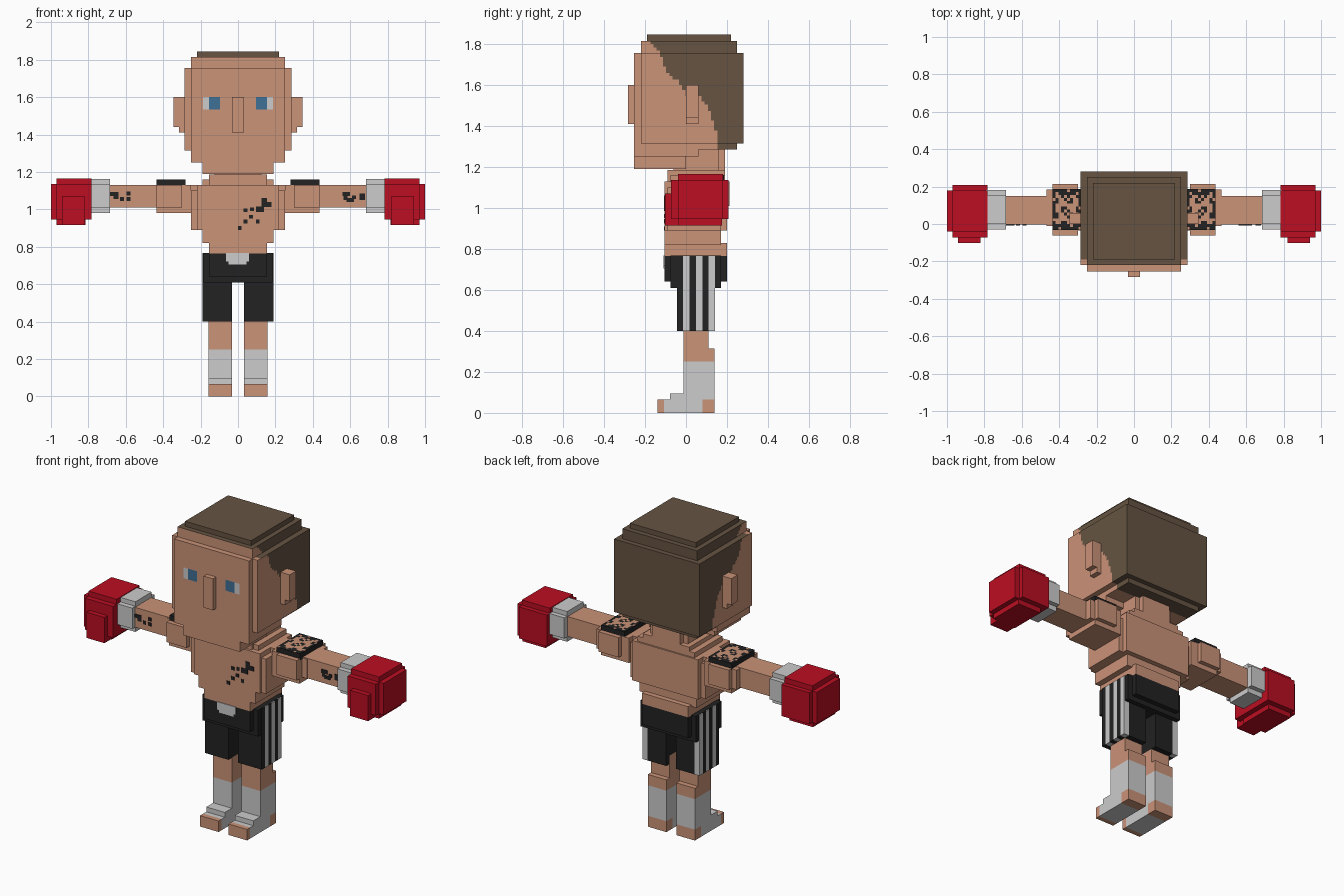
import bpy, bmesh
from mathutils import Vector


def lin(c):
    return tuple(((v / 255 + 0.055) / 1.055) ** 2.4 for v in c) + (1.0,)


COLOURS = {"skin": (203, 147, 120), "hair_brown": (102, 84, 66), "black": (34, 34, 34),
           "white": (204, 204, 204), "red": (187, 14, 34), "eye_blue": (63, 112, 150)}
MATS = []
for n, c in COLOURS.items():
    m = bpy.data.materials.new(n)
    m.diffuse_color = lin(c)
    MATS.append(m)
SKIN, HAIR, BLACK, WHITE, RED, BLUE = range(6)


def steps(a, b, d=0.0156):
    return [a + d * i for i in range(int((b - a) / d) + 1)]


def part(name, boxes, rule, cuts=((), (), ()), side=1):
    """Blocks (x0, x1, y0, y1, z0, z1), cut along the axes and coloured by rule(centre, normal)."""
    bm = bmesh.new()
    for x0, x1, y0, y1, z0, z1 in boxes:
        vs = bmesh.ops.create_cube(bm, size=1)["verts"]
        for v in vs:
            v.co = Vector(((x0 + x1) / 2 + v.co.x * (x1 - x0),
                           (y0 + y1) / 2 + v.co.y * (y1 - y0),
                           (z0 + z1) / 2 + v.co.z * (z1 - z0)))
    for axis, values in enumerate(cuts):
        no = Vector([float(i == axis) for i in range(3)])
        for value in values:
            bmesh.ops.bisect_plane(bm, geom=bm.verts[:] + bm.edges[:] + bm.faces[:],
                                   dist=1e-5, plane_co=no * value, plane_no=no)
    bm.normal_update()
    for f in bm.faces:
        f.material_index = rule(f.calc_center_median(), f.normal) if callable(rule) else rule
    if any(cuts):
        bmesh.ops.dissolve_limit(bm, angle_limit=0.01, verts=bm.verts[:], edges=bm.edges[:],
                                 delimit={'MATERIAL'})
    if side < 0:
        for v in bm.verts:
            v.co.x = -v.co.x
        bmesh.ops.reverse_faces(bm, faces=bm.faces[:])
    me = bpy.data.meshes.new(name)
    bm.to_mesh(me)
    bm.free()
    for m in MATS:
        me.materials.append(m)
    ob = bpy.data.objects.new(name, me)
    bpy.context.collection.objects.link(ob)
    return ob


# Head: stepped blocks, hairline as a stair-cut line on the sides, eyes cut in the face
HAIRLINE = [(1.28, .16), (1.33, .16), (1.40, .14), (1.50, .10), (1.54, .07), (1.545, 0),
            (1.61, -.03), (1.66, -.09), (1.75, -.125), (1.815, -.19)]


def hairline(z):
    for (z0, y0), (z1, y1) in zip(HAIRLINE, HAIRLINE[1:]):
        if z <= z1:
            return y0 + (y1 - y0) * max(0, z - z0) / (z1 - z0)
    return -1


def head_rule(c, n):
    if n.y < -0.5 and c.y < -0.24 and 1.535 < c.z < 1.6:
        if 0.095 < abs(c.x) < 0.155:
            return BLUE
        if 0.155 < abs(c.x) < 0.187:
            return WHITE
    if c.z > 1.816 or (n.z > 0.5 and c.z > 1.75 and c.y > -.19):
        return HAIR
    return HAIR if c.y > hairline(c.z) else SKIN


part("head", [(-.22, .22, -.19, .22, 1.80, 1.845), (-.25, .25, -.22, .25, 1.74, 1.815),
              (-.285, .285, -.22, .28, 1.315, 1.755), (-.25, .25, -.253, .27, 1.315, 1.755),
              (-.25, .25, -.22, .25, 1.285, 1.33), (-.25, .25, -.253, .06, 1.25, 1.33),
              (-.19, .19, -.253, .0, 1.19, 1.27)], head_rule,
     ((-.187, -.155, -.095, .095, .155, .187), steps(-.19, .17),
      steps(1.285, 1.53) + [1.535, 1.545, 1.56, 1.575, 1.59, 1.6] + steps(1.612, 1.816) + [1.8155]))
part("nose", [(-.031, .031, -.283, -.24, 1.41, 1.6)], SKIN)
part("neck", [(-.125, .125, -.06, .16, 1.12, 1.30), (-.094, .094, 0, .19, 1.12, 1.285),
              (-.155, .155, -.09, .19, 1.12, 1.185)], SKIN)

# Torso
part("torso", [(-.155, .155, -.105, .20, .765, .83), (-.19, .19, -.105, .17, .82, .90),
               (-.25, .25, -.09, .17, .89, 1.10), (-.22, .22, -.105, .20, .89, 1.13),
               (-.19, .19, -.075, .19, 1.12, 1.16)], SKIN)

# Chest tattoo: thin plates and dots
marks = [(.125, .155, 1.04, 1.06), (.125, .18, 1.013, 1.04), (.095, .14, .985, 1.015)]
for x, z in ((.04, .995), (.07, .96), (.105, .935), (.04, .935), (.075, 1.0), (.01, .9)):
    marks.append((x - .01, x + .01, z - .01, z + .01))
part("chest_tattoo", [(a, b, -.108, -.10, c, d) for a, b, c, d in marks], BLACK)

# Shorts: hips, front patch, legs with side stripes
part("shorts_hips", [(-.155, .155, -.105, .20, .64, .767), (-.155, .155, -.075, .17, .61, .66),
                     (-.185, -.1, -.075, .17, .61, .767), (.1, .185, -.075, .17, .61, .767)], BLACK)
part("waist_patch", [(-.065, .06, -.109, -.10, .72, .767), (-.05, .045, -.109, -.10, .705, .72)], WHITE)

STRIPES = ((-.015, .018), (.05, .08), (.11, .16))


def stripe_rule(c, n):
    return WHITE if c.x > .156 and any(a < c.y < b for a, b in STRIPES) else BLACK


def leg_rule(c, n):
    if c.z < .066 and (c.y < -.108 or c.y > .08):
        return SKIN
    return WHITE if c.z < .25 else SKIN


def cap_rule(c, n):
    # tattooed shoulder cap: solid rim and a speckled middle
    if n.z < 0.5:
        return BLACK
    i, j = int((c.x - .28) / .0156), int((c.y + .032) / .0156)
    if i in (0, 9) or j in (0, 1, 12, 13):
        return SKIN if (i * 3 + j * 5) % 7 == 0 else BLACK
    return BLACK if (i * 2 + j * 3 + i * j) % 5 < 2 else SKIN


for s, label in ((1, "left"), (-1, "right")):
    part(label + "_ear", [(.28, .345, 0, .06, 1.44, 1.6), (.28, .315, 0, .06, 1.41, 1.45)], SKIN, side=s)
    part(label + "_shorts_leg", [(.033, .187, -.045, .142, .40, .62), (.15, .19, -.045, .142, .40, .766)],
         stripe_rule, ((.156,), (-.015, .018, .05, .08, .11), ()), s)
    part(label + "_leg_and_shoe", [(.033, .157, -.012, .109, .06, .45), (.033, .157, -.012, .14, 0, .315),
                                   (.033, .157, -.078, .10, 0, .095), (.033, .157, -.138, .10, 0, .066)],
         leg_rule, ((), (-.108, .08), (.0655, .25)), s)
    # Arm: shoulder block, tattooed cap, forearm
    part(label + "_shoulder", [(.25, .435, -.035, .187, .98, 1.13), (.30, .435, -.062, .213, 1.01, 1.13),
                               (.28, .467, -.01, .185, 1.01, 1.128)], SKIN, side=s)
    part(label + "_shoulder_tattoo", [(.28, .436, -.032, .186, 1.12, 1.16)], cap_rule,
         (steps(.28, .435), steps(-.032, .185), ()), s)
    part(label + "_forearm", [(.21, .70, -.004, .15, 1.01, 1.13)], SKIN, side=s)
    # Boxing glove with cuff and thumb
    part(label + "_glove_cuff", [(.685, .79, -.03, .183, 1.01, 1.135),
                                 (.685, .79, 0, .155, .98, 1.162)], WHITE, side=s)
    part(label + "_glove", [(.783, .97, -.04, .18, .945, 1.166), (.783, 1.0, -.04, .18, .945, 1.135),
                            (.783, .97, -.072, .208, .945, 1.135), (.815, .97, -.04, .175, .915, 1.0),
                            (.82, .94, -.102, 0, .915, 1.07)], RED, side=s)

# Forearm tattoos
big = [(.56, .60, 1.07, 1.092), (.565, .585, 1.05, 1.07), (.58, .62, 1.04, 1.06), (.61, .63, 1.055, 1.075),
       (.65, .68, 1.05, 1.085)]
small = [(-.69, -.64, 1.07, 1.092), (-.665, -.64, 1.055, 1.07)]
small += [(x - .01, x + .01, z - .01, z + .01) for x, z in ((-.62, 1.055), (-.585, 1.085), (-.585, 1.055))]
for name, rects in (("left_forearm_tattoo", big), ("right_forearm_tattoo", small)):
    part(name, [(a, b, -.008, 0, c, d) for a, b, c, d in rects], BLACK)
